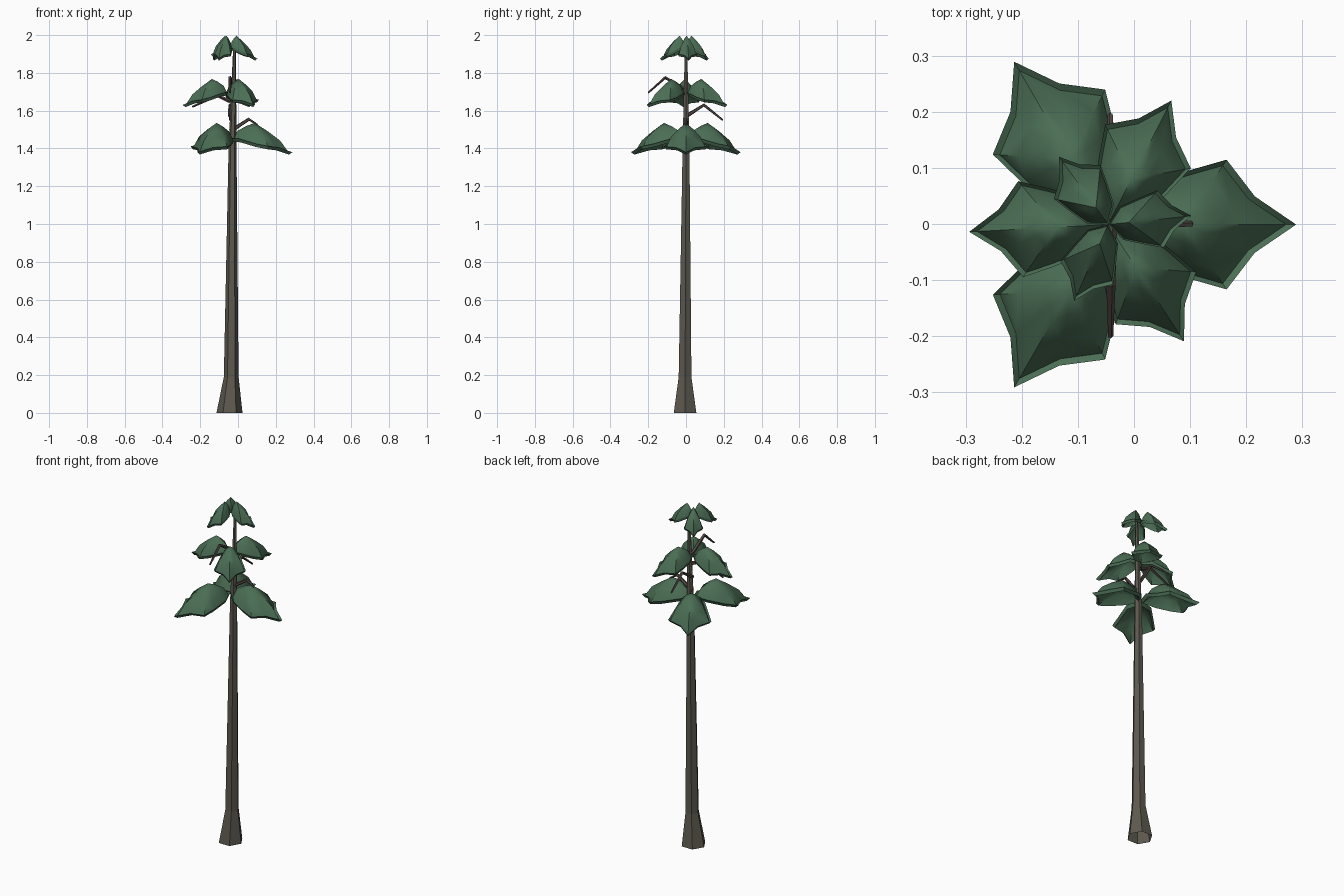
import bpy
import bmesh
from math import radians, cos, sin, pi
from mathutils import Vector, Matrix

cube = bpy.data.objects.get("Cube")
if cube:
    bpy.data.objects.remove(cube, do_unlink=True)


def make_material(name, rgb):
    mat = bpy.data.materials.new(name)
    mat.use_nodes = True
    color = (*rgb, 1)
    mat.diffuse_color = color
    mat.node_tree.nodes["Principled BSDF"].inputs["Base Color"].default_value = color
    return mat


BARK = make_material("grey_bark", (0.11, 0.099, 0.078))
TWIG = make_material("brown_twig", (0.085, 0.065, 0.058))
LEAF = make_material("forest_green", (0.07, 0.155, 0.09))


def finish(bm, name, mat, smooth_angle=None):
    bmesh.ops.recalc_face_normals(bm, faces=bm.faces)
    mesh = bpy.data.meshes.new(name)
    bm.to_mesh(mesh)
    bm.free()
    mesh.materials.append(mat)
    obj = bpy.data.objects.new(name, mesh)
    bpy.context.collection.objects.link(obj)
    if smooth_angle:
        bpy.ops.object.select_all(action="DESELECT")
        obj.select_set(True)
        bpy.context.view_layer.objects.active = obj
        bpy.ops.object.shade_smooth_by_angle(angle=radians(smooth_angle))


def bridge(bm, a, b):
    for i in range(len(a)):
        j = (i + 1) % len(a)
        bm.faces.new((a[i], a[j], b[j], b[i]))


def fan(bm, ring, center):
    for i in range(len(ring)):
        bm.faces.new((ring[i], ring[(i + 1) % len(ring)], center))


def tube(name, path, radii, sides, mat, upright=False):
    """Faceted tapering tube through the points of a path, open at its root."""
    bm = bmesh.new()
    rings = []
    for i, p in enumerate(path):
        along = Vector(path[min(i + 1, len(path) - 1)]) - Vector(path[max(i - 1, 0)])
        turn = Matrix() if upright else along.to_track_quat("Z", "Y").to_matrix().to_4x4()
        ring = []
        for k in range(sides):
            a = 2 * pi * k / sides
            offset = turn @ Vector((radii[i] * cos(a), radii[i] * sin(a), 0))
            ring.append(bm.verts.new(Vector(p) + offset))
        rings.append(ring)
    for a, b in zip(rings, rings[1:]):
        bridge(bm, a, b)
    bm.faces.new(rings[-1])
    finish(bm, name, mat)


# Half outline of a leaf: along, across, height (fractions of its size)
HALF = [(0.16, 0.2, 0.46), (0.42, 0.285, 0.29), (0.63, 0.345, 0.2), (0.78, 0.15, 0.16)]
OUTLINE = ([(0, 0, 0.5)] + HALF + [(1, 0, 0)]
           + [(u, -v, h) for u, v, h in reversed(HALF)])


def leaf(name, center, angle, size, height, crest_along):
    """Drooping domed leaf with a slightly raised lip and a hollow underside."""
    bm = bmesh.new()
    edge = [Vector(p) for p in OUTLINE]
    up = Vector((0, 0, 1))
    crest = Vector((crest_along, 0, 1))

    def ring(blend, lift):
        return [bm.verts.new(p.lerp(crest, blend) + up * lift) for p in edge]

    rim = ring(0, 0)
    top = [ring(0.09, -0.12), ring(0.33, 0.07), ring(0.66, 0.06)]
    under = [ring(0.1, -0.18), ring(0.45, -0.1)]
    for a, b in zip([rim] + top, top):
        bridge(bm, a, b)
    fan(bm, top[-1], bm.verts.new(crest))
    for a, b in zip([rim] + under, under):
        bridge(bm, a, b)
    fan(bm, under[-1], bm.verts.new(crest - up * 0.25))
    place = (Matrix.Translation(center) @ Matrix.Rotation(radians(angle), 4, "Z")
             @ Matrix.Diagonal((size, size, height, 1)))
    bmesh.ops.transform(bm, matrix=place, verts=bm.verts)
    finish(bm, name, LEAF, 45)


# Trunk with flared foot
tube("trunk",
     [(-0.045, -0.005, 0), (-0.036, -0.005, 0.19), (-0.029, 0, 1.4), (-0.018, 0, 1.95)],
     [0.069, 0.039, 0.021, 0.007], 6, BARK, upright=True)

# Three tiers of three leaves: low edge, first angle, size, height, crest position
TIERS = [("lower", 1.38, 0, 0.335, 0.155, 0.4),
         ("middle", 1.63, 63, 0.248, 0.138, 0.37),
         ("upper", 1.875, 6, 0.149, 0.122, 0.25)]
for tier, z, start, size, height, crest in TIERS:
    for n in range(3):
        leaf(f"{tier}_leaf_{n + 1}", (-0.046, -0.001, z), start + 120 * n,
             size, height, crest)

# Bare bent twigs: direction, root height, elbow reach and height, tip reach and height
TWIGS = [("left", 0, 1.49, 0.1, 1.555, 0.145, 1.525),
         ("back", 90, 1.57, 0.095, 1.63, 0.195, 1.55),
         ("right", 180, 1.65, 0.07, 1.68, 0.2, 1.62),
         ("front", 270, 1.71, 0.11, 1.775, 0.2, 1.695)]
for side, angle, z0, r1, z1, r2, z2 in TWIGS:
    a = radians(angle)
    points = [(-0.042 + r * cos(a), r * sin(a), z)
              for r, z in ((0, z0), (r1, z1), (r2, z2))]
    tube(f"{side}_twig", points, [0.011, 0.009, 0.005], 5, TWIG)
